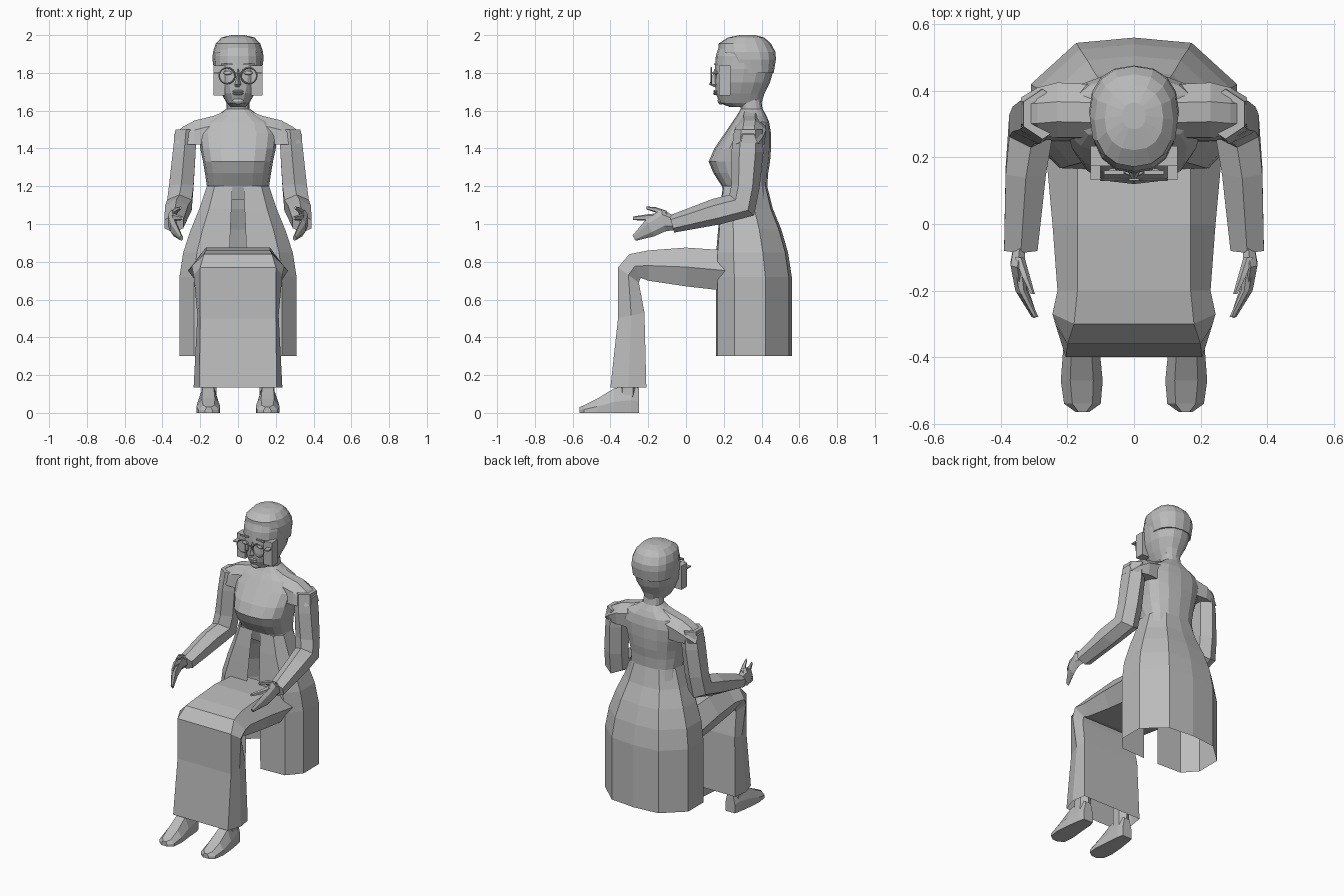
import bpy, bmesh
from math import sin, cos, pi, radians
from mathutils import Vector

cube = bpy.data.objects.get("Cube")
if cube:
    bpy.data.objects.remove(cube)

grey = bpy.data.materials.new("plain grey")
grey.use_nodes = True
GREY = (0.5, 0.5, 0.5, 1)
grey.diffuse_color = GREY
grey.node_tree.nodes["Principled BSDF"].inputs["Base Color"].default_value = GREY
SIDES = (("left", 1), ("right", -1))


def finish(bm, name):
    mesh = bpy.data.meshes.new(name)
    bmesh.ops.recalc_face_normals(bm, faces=bm.faces)
    bm.to_mesh(mesh)
    bm.free()
    mesh.materials.append(grey)
    ob = bpy.data.objects.new(name, mesh)
    bpy.context.collection.objects.link(ob)
    return ob


def loft(name, rings, closed=True, caps=(True, True), side=1):
    """Skin a row of matching cross-sections."""
    bm = bmesh.new()
    rows = [[bm.verts.new((p[0] * side, p[1], p[2])) for p in r] for r in rings]
    n = len(rows[0])
    for a, b in zip(rows, rows[1:]):
        for i in range(n if closed else n - 1):
            j = (i + 1) % n
            bm.faces.new((a[i], a[j], b[j], b[i]))
    for row, cap in zip((rows[0], rows[-1]), caps):
        if cap and closed:
            bm.faces.new(row)
    return finish(bm, name)


def oval(z, w, front, back, n=16, power=2.5):
    """Horizontal rounded section between a front and a back depth."""
    pts = []
    for i in range(n):
        a = 2 * pi * i / n
        c, s = cos(a), sin(a)
        x = w * abs(c) ** (2 / power) * (1 if c > 0 else -1)
        y = (back - front) / 2 * abs(s) ** (2 / power) * (1 if s > 0 else -1)
        pts.append((x, (front + back) / 2 + y, z))
    return pts


def limb(name, stations, side, n=6):
    """Tube of sections: centre, half width in x, half depth, tilt of depth."""
    rings = []
    for c, rx, rd, tilt in stations:
        d = Vector((0, cos(radians(tilt)), sin(radians(tilt))))
        rings.append([Vector(c) + Vector((rx * cos(t), 0, 0)) + d * rd * sin(t)
                      for t in [2 * pi * (i + 0.5) / n for i in range(n)]])
    return loft(name, rings, side=side)


def box(name, centre, size):
    bm = bmesh.new()
    bmesh.ops.create_cube(bm, size=1)
    for v in bm.verts:
        v.co = Vector(centre) + Vector([a * b for a, b in zip(v.co, size)])
    return finish(bm, name)


def ball(name, centre, size):
    bm = bmesh.new()
    bmesh.ops.create_uvsphere(bm, u_segments=10, v_segments=6, radius=1)
    for v in bm.verts:
        v.co = Vector(centre) + Vector([a * b for a, b in zip(v.co, size)])
    return finish(bm, name)


# Long coat skirt, split at the front and open underneath
coat = []
for z, w, f, b, gap in ((.30, .31, .16, .56, .055), (.72, .31, .16, .56, .05),
                        (.85, .29, .16, .54, .045), (.97, .25, .17, .505, .04),
                        (1.08, .205, .18, .46, .035), (1.2, .165, .195, .43, .03)):
    d = b - f
    half = [(gap, f), (w * .75, f + .02 * d), (w, f + .24 * d),
            (w, f + .65 * d), (w * .56, f + .96 * d), (0, b)]
    coat.append([(x, y, z) for x, y in half] +
                [(-x, y, z) for x, y in half[-2::-1]])
loft("coat_skirt", coat, closed=False)

# Torso with bust, running up into the neck
loft("torso", [oval(*r) for r in (
    (1.13, .175, .21, .44), (1.2, .165, .19, .43), (1.27, .175, .145, .435),
    (1.33, .185, .12, .445), (1.4, .2, .15, .45), (1.48, .21, .205, .45),
    (1.54, .18, .245, .44), (1.575, .11, .27, .425), (1.61, .062, .29, .405),
    (1.68, .058, .27, .395))])

# Dress over the lap, bending at the knees and falling to the ankles
dress = []
for (ya, za), (yb, zb), wt, wm, wb in (
        ((.22, .86), (.22, .645), .17, .265, .2),
        ((0, .875), (0, .67), .17, .245, .2),
        ((-.2, .86), (-.2, .70), .17, .23, .2),
        ((-.30, .84), (-.24, .715), .18, .245, .2),
        ((-.36, .77), (-.25, .69), .2, .235, .2),
        ((-.36, .5), (-.22, .53), .2, .215, .21),
        ((-.40, .135), (-.21, .135), .205, .235, .22)):
    mid = ((ya + yb) / 2, (za + zb) / 2)
    dress.append([(wt, ya, za), (wm, *mid), (wb, yb, zb),
                  (-wb, yb, zb), (-wm, *mid), (-wt, ya, za)])
loft("dress", dress, caps=(True, False))

# Head: face, skull and close-cut hair
loft("head", [oval(*r, power=2.3) for r in (
    (1.62, .04, .23, .395), (1.64, .06, .178, .4), (1.69, .088, .158, .415),
    (1.75, .115, .152, .445), (1.82, .127, .153, .465), (1.89, .128, .158, .47),
    (1.95, .115, .178, .445), (1.98, .085, .225, .41), (1.993, .03, .29, .36))])
loft("hair", [oval(*r, power=2.3) for r in (
    (1.8, .125, .235, .464), (1.87, .135, .2, .476), (1.91, .133, .172, .474),
    (1.955, .118, .172, .45), (1.987, .088, .222, .415), (2.0, .035, .285, .365))])

# Nose, lips and glasses bridge
loft("nose", [[(-w, .165, z), (0, y, z), (w, .165, z)] for z, w, y in
              ((1.725, .018, .15), (1.738, .022, .122), (1.77, .014, .136),
               (1.82, .012, .15))])
for part, z in (("upper_lip", 1.702), ("lower_lip", 1.69)):
    ball(part, (0, .158, z), (.032, .014, .008))
ball("chin", (0, .185, 1.652), (.032, .018, .02))
box("glasses_bridge", (0, .133, 1.8), (.03, .006, .007))

for tag, s in SIDES:
    # Side hair panels, eyes and glasses
    box(tag + "_hair_panel", (s * .1, .205, 1.76), (.062, .06, .16))
    ball(tag + "_eye", (s * .055, .158, 1.8), (.026, .01, .011))
    box(tag + "_brow", (s * .06, .154, 1.845), (.06, .012, .009))
    bpy.ops.mesh.primitive_torus_add(
        major_radius=.042, minor_radius=.004, major_segments=16, minor_segments=4,
        location=(s * .058, .133, 1.785), rotation=(pi / 2, 0, 0))
    rim = bpy.context.object
    rim.name = tag + "_glasses_rim"
    rim.data.materials.append(grey)
    box(tag + "_glasses_temple", (s * .115, .175, 1.8), (.03, .085, .008))

    # Pointed shoulder cap
    loft(tag + "_shoulder", [
        [(x, f, lo), (x, f + .01, hi - .05), (x, (f + b) / 2 - .03, hi),
         (x, (f + b) / 2 + .03, hi), (x, b, hi - .05), (x, b - .01, lo)]
        for x, f, b, lo, hi in ((.05, .27, .41, 1.45, 1.605), (.13, .25, .42, 1.42, 1.572),
                                (.23, .25, .425, 1.42, 1.548), (.29, .255, .41, 1.42, 1.515),
                                (.34, .28, .38, 1.43, 1.475))], side=s)

    # Arm bent at the elbow
    limb(tag + "_arm", [
        ((.275, .33, 1.5), .065, .075, 0), ((.285, .325, 1.38), .07, .085, 0),
        ((.3, .315, 1.2), .075, .075, -8), ((.31, .295, 1.1), .075, .085, -40),
        ((.325, .16, 1.065), .07, .07, -72), ((.34, -.075, 1.0), .058, .047, -75)], s)

    # Hand: palm with fingers, forefinger and thumb
    limb(tag + "_hand", [
        ((.342, -.05, 1.005), .02, .035, -80), ((.35, -.12, 1.02), .024, .06, -80),
        ((.34, -.19, .98), .019, .05, -65), ((.3, -.275, .925), .009, .016, -60)], s)
    limb(tag + "_forefinger", [
        ((.345, -.13, 1.03), .016, .03, -90), ((.335, -.2, 1.035), .013, .018, -90),
        ((.295, -.28, 1.03), .008, .01, -90)], s, 5)
    limb(tag + "_thumb", [
        ((.345, -.1, 1.045), .016, .025, -90), ((.325, -.16, 1.075), .013, .015, -90),
        ((.305, -.21, 1.085), .007, .008, -90)], s, 5)

    # Ankle and pointed foot
    loft(tag + "_foot", [
        [(c - w, y, 0), (c + w, y, 0), (c + w, y, h * .45), (c + w * .55, y, h),
         (c - w * .55, y, h), (c - w, y, h * .45)]
        for y, c, w, h in ((-.25, .155, .035, .13), (-.29, .155, .045, .15),
                           (-.38, .158, .055, .13), (-.47, .157, .063, .075),
                           (-.54, .155, .055, .04), (-.565, .155, .02, .03))], side=s)
    limb(tag + "_ankle", [((.155, -.31, .08), .045, .055, 0),
                          ((.15, -.3, .3), .05, .055, 0)], s)
